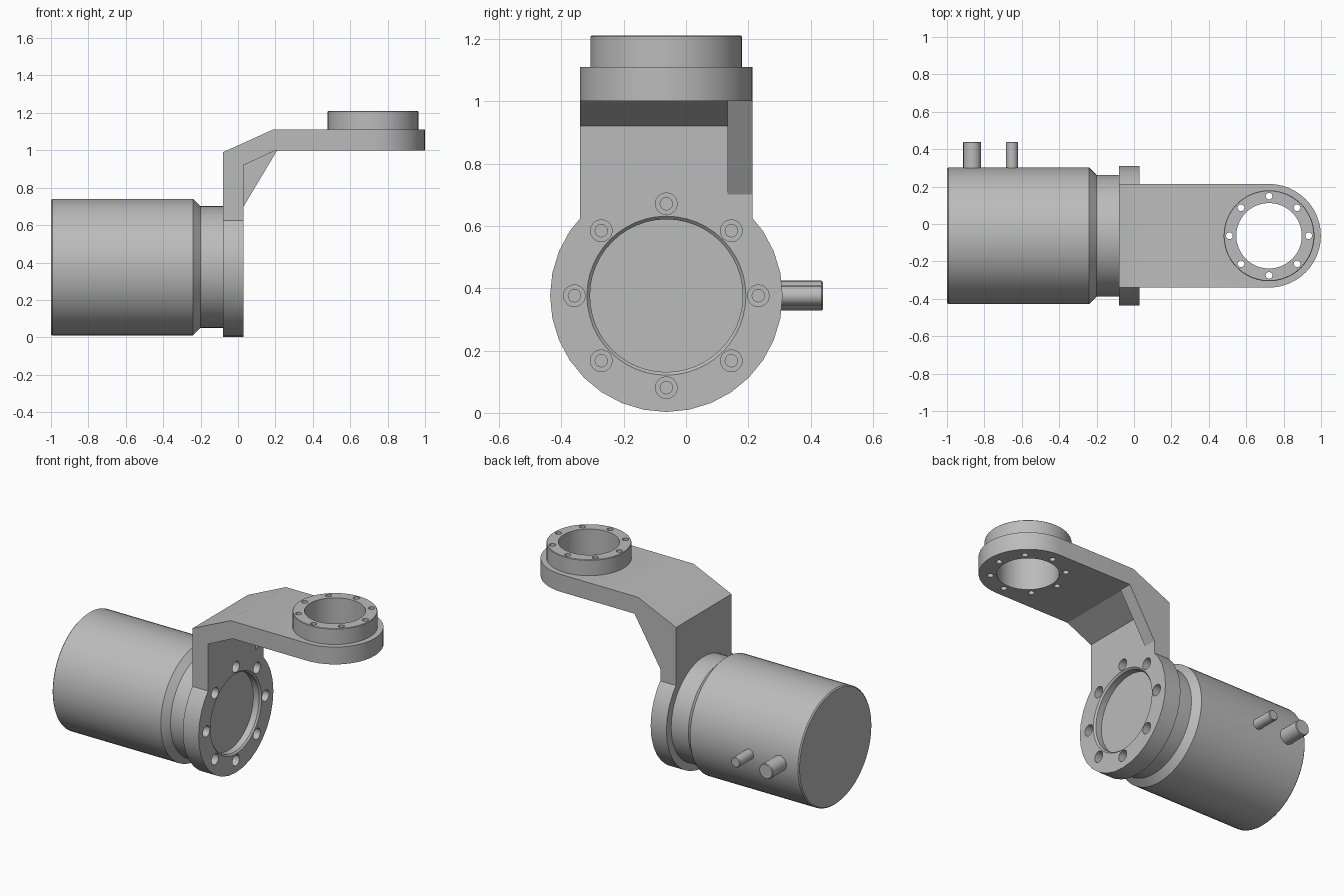
import bpy, bmesh
from math import pi, cos, sin, radians
from mathutils import Matrix, Vector

if "Cube" in bpy.data.objects:
    bpy.data.objects.remove(bpy.data.objects["Cube"])

metal = bpy.data.materials.new("plain grey metal")
metal.use_nodes = True
GREY = (0.5, 0.5, 0.5, 1)
metal.diffuse_color = GREY
metal.node_tree.nodes["Principled BSDF"].inputs["Base Color"].default_value = GREY

CY = -0.063                               # shared centre plane
MOTOR = Vector((0, CY, 0.376))            # horizontal joint axis
FLANGE = Vector((0.722, CY, 0))           # vertical joint axis
TURN = {"X": Matrix.Rotation(pi / 2, 4, "Y"),
        "Y": Matrix.Rotation(-pi / 2, 4, "X"),
        "Z": Matrix.Identity(4)}


def finish(name, bm):
    bmesh.ops.recalc_face_normals(bm, faces=bm.faces)
    mesh = bpy.data.meshes.new(name)
    bm.to_mesh(mesh)
    bm.free()
    mesh.materials.append(metal)
    obj = bpy.data.objects.new(name, mesh)
    bpy.context.collection.objects.link(obj)
    return obj


def lathe(name, profile, centre, axis, sides=32):
    """Closed solid turned from (radius, distance along axis) pairs."""
    bm = bmesh.new()
    place = Matrix.Translation(centre) @ TURN[axis]
    rings = [[bm.verts.new(place @ Vector((r * cos(2 * pi * i / sides),
                                           r * sin(2 * pi * i / sides), h)))
              for i in range(sides)] for r, h in profile]
    for a, b in zip(rings, rings[1:]):
        for i in range(sides):
            j = (i + 1) % sides
            bm.faces.new((a[i], a[j], b[j], b[i]))
    bm.faces.new(rings[0])
    bm.faces.new(rings[-1])
    return finish(name, bm)


def prism(name, outline, y0, y1):
    """Side outline in x and z, extruded along y."""
    bm = bmesh.new()
    face = bm.faces.new([bm.verts.new((x, y0, z)) for x, z in outline])
    side = bmesh.ops.extrude_face_region(bm, geom=[face])["geom"]
    bmesh.ops.translate(bm, vec=(0, y1 - y0, 0),
                        verts=[v for v in side if isinstance(v, bmesh.types.BMVert)])
    return finish(name, bm)


def combine(target, other, operation):
    mod = target.modifiers.new(operation, "BOOLEAN")
    mod.operation, mod.solver, mod.object = operation, "EXACT", other
    bpy.context.view_layer.objects.active = target
    bpy.ops.object.modifier_apply(modifier=mod.name)
    bpy.data.objects.remove(other)


# Bracket: bent arm, round motor plate, gusset, rounded end and raised ring
bracket = prism("bracket", [(-0.08, 0.376), (0.03, 0.376), (0.03, 0.92), (0.2, 1.0),
                            (0.722, 1.0), (0.722, 1.11), (0.185, 1.11), (-0.08, 0.99)],
                CY - 0.277, CY + 0.277)
combine(bracket, lathe("motor_plate", [(0.373, -0.08), (0.373, 0.03)], MOTOR, "X"), "UNION")
combine(bracket, prism("gusset", [(0, 0.7), (0.03, 0.7), (0.21, 1.0), (0.21, 1.05), (0, 0.95)],
                       0.133, CY + 0.277), "UNION")
combine(bracket, lathe("arm_end", [(0.277, 1.0), (0.277, 1.11)], FLANGE, "Z", 48), "UNION")
combine(bracket, lathe("flange_ring", [(0.243, 1.08), (0.243, 1.207), (0.24, 1.21)],
                       FLANGE, "Z", 48), "UNION")

# Recess in the plate and bore through the flange
combine(bracket, lathe("plate_recess", [(0.245, -0.02), (0.245, 0.02), (0.255, 0.03),
                                        (0.255, 0.06)], MOTOR, "X", 48), "DIFFERENCE")
combine(bracket, lathe("flange_bore", [(0.175, 0.9), (0.175, 1.3)], FLANGE, "Z", 48),
        "DIFFERENCE")

# Bolt circles: counterbored in the plate, straight through the flange
for k in range(8):
    a = k * pi / 4
    spot = MOTOR + Vector((0, cos(a), sin(a))) * 0.295
    combine(bracket, lathe("plate_bolt_hole", [(0.02, -0.06), (0.02, -0.02), (0.035, -0.02),
                                               (0.035, 0.06)], spot, "X", 16), "DIFFERENCE")
    spot = FLANGE + Vector((cos(a), sin(a), 0)) * 0.212
    combine(bracket, lathe("flange_bolt_hole", [(0.018, 0.9), (0.018, 1.3)], spot, "Z", 16),
            "DIFFERENCE")

# Motor housing with chamfered shoulder and narrower neck
motor = lathe("motor_housing", [(0.358, -1.0), (0.365, -0.993), (0.365, -0.24),
                                (0.325, -0.2), (0.325, -0.078)], MOTOR, "X", 64)

# Cable connectors on the back of the motor
pins = [lathe(name, [(r, 0.3), (r, 0.498), (r - 0.004, 0.502)],
              MOTOR + Vector((x, 0, 0)), "Y", 24)
        for name, x, r in (("large_connector", -0.865, 0.048),
                           ("small_connector", -0.652, 0.032))]

bpy.ops.object.select_all(action="DESELECT")
for obj in [bracket, motor] + pins:
    obj.select_set(True)
bpy.context.view_layer.objects.active = bracket
bpy.ops.object.shade_smooth_by_angle(angle=radians(25))
